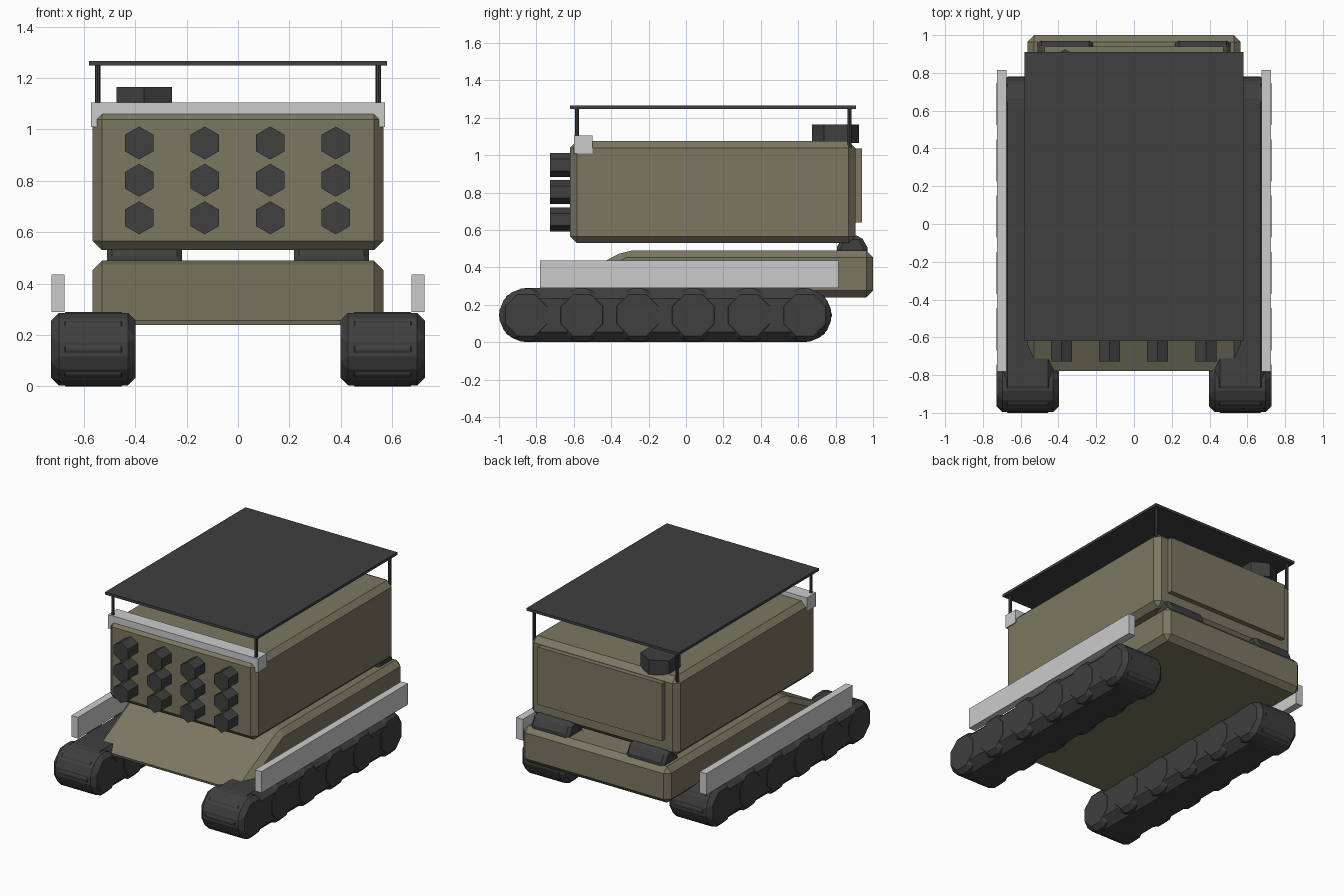
import bpy, bmesh, math
from mathutils import Matrix

if "Cube" in bpy.data.objects:
    bpy.data.objects.remove(bpy.data.objects["Cube"])


def material(name, rgb):
    m = bpy.data.materials.new(name)
    m.diffuse_color = (*rgb, 1)
    m.use_nodes = True
    m.node_tree.nodes["Principled BSDF"].inputs["Base Color"].default_value = m.diffuse_color
    return m


OLIVE = material("olive_paint", (0.20, 0.185, 0.12))
DARK = material("dark_metal", (0.05, 0.05, 0.05))


def finish(name, bm, mat=None, bevel=0):
    if bevel:
        bmesh.ops.bevel(bm, geom=bm.edges[:], offset=bevel, segments=1, affect='EDGES')
    bmesh.ops.recalc_face_normals(bm, faces=bm.faces[:])
    me = bpy.data.meshes.new(name)
    bm.to_mesh(me)
    bm.free()
    ob = bpy.data.objects.new(name, me)
    bpy.context.collection.objects.link(ob)
    if mat:
        me.materials.append(mat)
    return ob


def prism(name, profile, x0, x1, mat=None, bevel=0):
    """Extrude a (y, z) profile along x."""
    bm = bmesh.new()
    face = bm.faces.new([bm.verts.new((x0, y, z)) for y, z in profile])
    ext = bmesh.ops.extrude_face_region(bm, geom=[face])
    verts = [g for g in ext["geom"] if isinstance(g, bmesh.types.BMVert)]
    bmesh.ops.translate(bm, vec=(x1 - x0, 0, 0), verts=verts)
    return finish(name, bm, mat, bevel)


def box(name, x, y, z, mat=None, bevel=0):
    return prism(name, [(y[0], z[0]), (y[1], z[0]), (y[1], z[1]), (y[0], z[1])],
                 x[0], x[1], mat, bevel)


def cylinder(name, loc, r, depth, sides, axis, mat, spin=0):
    bm = bmesh.new()
    turn = {'X': Matrix.Rotation(math.pi / 2, 4, 'Y'),
            'Y': Matrix.Rotation(math.pi / 2, 4, 'X'), 'Z': Matrix()}[axis]
    bmesh.ops.create_cone(bm, cap_ends=True, segments=sides, radius1=r, radius2=r, depth=depth,
                          matrix=Matrix.Translation(loc) @ turn @ Matrix.Rotation(spin, 4, 'Z'))
    return finish(name, bm, mat)


def octagon(cy, cz, apothem):
    r = apothem / math.cos(math.pi / 8)
    return [(cy + r * math.cos(a), cz + r * math.sin(a))
            for a in (math.pi / 8 + i * math.pi / 4 for i in range(8))]


# Wedge-nosed hull and the upper launcher box
prism("hull", [(-0.81, 0.24), (1.0, 0.24), (1.0, 0.49), (-0.325, 0.49)],
      -0.565, 0.565, OLIVE, 0.036)
box("launcher_box", (-0.565, 0.565), (-0.62, 0.905), (0.53, 1.075), OLIVE, 0.036)
box("rear_panel", (-0.475, 0.475), (0.89, 0.94), (0.64, 1.037), OLIVE)

# Launch tubes
for row, z in enumerate((0.656, 0.802, 0.947)):
    for col in range(4):
        cylinder(f"launch_tube_{row}_{col}", (-0.3845 + col * 0.255, -0.66, z),
                 0.064, 0.134, 6, 'Y', DARK)

# Front cross rail
box("front_rail", (-0.572, 0.572), (-0.6, -0.5), (1.01, 1.105))

# Roof plate on four posts
box("roof_plate", (-0.58, 0.58), (-0.62, 0.91), (1.248, 1.266), DARK)
for x in (-0.546, 0.546):
    for y in (-0.583, 0.874):
        cylinder("roof_post", (x, y, 1.15), 0.011, 0.21, 8, 'Z', DARK)

# Hexagonal sensor at the rear of the roof
cylinder("sensor_pod", (-0.365, 0.80, 1.115), 0.125, 0.10, 6, 'Z', DARK)

# Tracks, wheels, side rails and rear drums on both sides
mid, half, gap = -0.11, 0.145, 0.298
for s, side in ((-1, "left"), (1, "right")):
    xs = sorted((s * 0.40, s * 0.725))
    front = octagon(mid - 2.5 * gap, half, half)
    back = octagon(mid + 2.5 * gap, half, half)
    prism(f"{side}_track", back[:2] + front[2:6] + back[6:], *xs, DARK, 0.055)
    for i in range(6):
        prism(f"{side}_wheel_{i}", octagon(mid + (i - 2.5) * gap, half, half - 0.004),
              xs[0] - 0.002, xs[1] + 0.002, DARK, 0.03)
    rx = sorted((s * 0.675, s * 0.726))
    box(f"{side}_rail", rx, (-0.78, 0.815), (0.29, 0.436))
    drum = [(0.888 + 0.092 * math.cos(i * math.pi / 3), 0.49 + 0.092 * math.sin(i * math.pi / 3))
            for i in range(6)]
    dx = sorted((s * 0.218, s * 0.51))
    prism(f"{side}_rear_drum", drum, *dx, DARK, 0.02)
